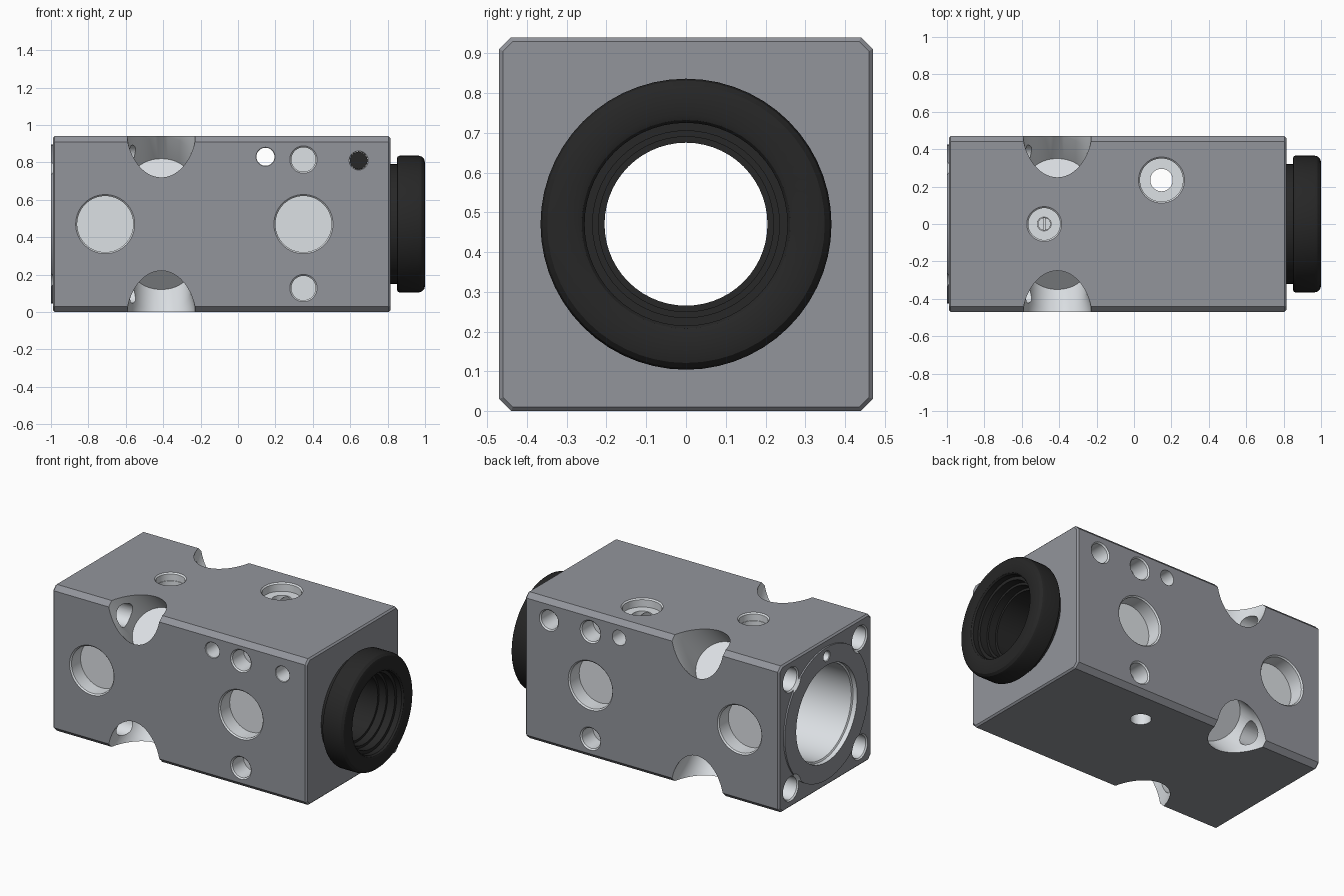
import bpy, bmesh, math
from mathutils import Vector

if "Cube" in bpy.data.objects:
    bpy.data.objects.remove(bpy.data.objects["Cube"])

SEG = 56
R2 = math.sqrt(0.5)


def material(name, rgb):
    m = bpy.data.materials.new(name)
    m.diffuse_color = (*rgb, 1)
    m.use_nodes = True
    m.node_tree.nodes["Principled BSDF"].inputs["Base Color"].default_value = m.diffuse_color
    return m


DARK = material("dark_grey", (0.29, 0.30, 0.33))
LIGHT = material("machined_grey", (0.72, 0.75, 0.78))
BLACK = material("black", (0.02, 0.02, 0.02))


def make(name, bm, mat):
    bmesh.ops.recalc_face_normals(bm, faces=bm.faces)
    me = bpy.data.meshes.new(name)
    bm.to_mesh(me)
    bm.free()
    me.materials.append(mat)
    ob = bpy.data.objects.new(name, me)
    bpy.context.collection.objects.link(ob)
    return ob


def lathe(name, pts, origin, axis, mat, ring=False):
    """Turn (distance along axis, radius) points; ring=True closes the profile."""
    bm = bmesh.new()
    q = Vector(axis).to_track_quat('Z', 'Y')
    rows = []
    for d, r in pts:
        rows.append([bm.verts.new(q @ Vector((r * math.cos(a), r * math.sin(a), d)) + Vector(origin))
                     for a in (2 * math.pi * i / SEG for i in range(SEG))])
    pairs = list(zip(rows, rows[1:]))
    if ring:
        pairs.append((rows[-1], rows[0]))
    else:
        bm.faces.new(rows[0])
        bm.faces.new(rows[-1])
    for a, b in pairs:
        for i in range(SEG):
            j = (i + 1) % SEG
            bm.faces.new((a[i], a[j], b[j], b[i]))
    return make(name, bm, mat)


def box(name, lo, hi, mat):
    bm = bmesh.new()
    bmesh.ops.create_cube(bm, size=1)
    for v in bm.verts:
        v.co = [l + (c + 0.5) * (h - l) for l, h, c in zip(lo, hi, v.co)]
    return make(name, bm, mat)


def cut(cutter, *targets):
    cutter.hide_render = True
    for t in targets:
        mod = t.modifiers.new("cut", 'BOOLEAN')
        mod.operation = 'DIFFERENCE'
        mod.solver = 'EXACT'
        mod.material_mode = 'TRANSFER'
        mod.object = cutter
        bpy.context.view_layer.objects.active = t
        bpy.ops.object.modifier_apply(modifier=mod.name)
    bpy.data.objects.remove(cutter)


def drill(origin, axis, r, depth, *targets, rim=0.008):
    """Hole with a slightly broken rim at the surface."""
    pts = [(-0.05, r + rim + 0.05), (rim, r), (depth, r)]
    cut(lathe("cutter", pts, origin, axis, LIGHT), *targets)


# Block: wide chamfers on the long edges, narrow ones round the ends
block = box("block", (-0.99, -0.47, 0), (0.815, 0.47, 0.94), DARK)
bm = bmesh.new()
bm.from_mesh(block.data)
for along_x, width in ((True, 0.03), (False, 0.01)):
    edges = []
    for e in bm.edges:
        a, b = (v.co for v in e.verts)
        if along_x and abs(a.x - b.x) > 1:
            edges.append(e)
        if not along_x and abs(a.x - b.x) < 0.001:
            edges.append(e)
    bmesh.ops.bevel(bm, geom=edges, offset=width, segments=1, affect='EDGES')
bm.to_mesh(block.data)
bm.free()

# Thin round plate on the left end
end_plate = lathe("end_plate", [(-1.0, 0.425), (-0.98, 0.425)], (0, 0, 0.47), (1, 0, 0), DARK)

# Main bore
bore = [(-1.1, 0.31), (-0.97, 0.31), (-0.965, 0.3), (0.9, 0.3)]
cut(lathe("cutter", bore, (0, 0, 0.47), (1, 0, 0), LIGHT), block, end_plate)

# Diagonal corner pockets and the end bolt holes that lead into them
for sy in (-1, 1):
    for sz in (-1, 1):
        pocket = [(-0.15, 0.21), (0, 0.185), (0.155, 0.156), (0.325, 0.155)]
        corner = (-0.41, sy * 0.47, 0.47 + sz * 0.47)
        cut(lathe("cutter", pocket, corner, (0, -sy * R2, -sz * R2), LIGHT), block)
        drill((-0.99, sy * 0.35, 0.47 + sz * 0.35), (1, 0, 0), 0.072, 0.5, block, end_plate)

# Locating pin hole in the left end
drill((-1.0, 0, 0.84), (1, 0, 0), 0.03, 0.15, block, end_plate, rim=0.004)

# Front and back blind holes
for s in (-1, 1):
    for x, z, r, depth in ((-0.71, 0.47, 0.15, 0.1), (0.35, 0.47, 0.15, 0.1),
                           (0.35, 0.815, 0.065, 0.12), (0.35, 0.128, 0.065, 0.12)):
        drill((x, s * 0.47, z), (0, -s, 0), r, depth, block)

# Cross holes running from front to back
drill((0.147, -0.47, 0.83), (0, 1, 0), 0.048, 1.0, block, rim=0.003)
drill((0.645, -0.47, 0.81), (0, 1, 0), 0.048, 1.0, block, rim=0.003)
drill((0.645, 0.47, 0.81), (0, -1, 0), 0.06, 0.15, block)

# Top counterbore with a hole right through to the bottom
drill((0.147, 0.235, 0.94), (0, 0, -1), 0.115, 0.055, block)
cut(lathe("cutter", [(-0.1, 0.06), (1.0, 0.06)], (0.147, 0.235, 0), (0, 0, 1), LIGHT), block)

# Top screw recess and slotted screw
drill((-0.48, 0, 0.94), (0, 0, -1), 0.085, 0.1, block)
drill((-0.48, 0, 0.84), (0, 0, -1), 0.036, 0.04, block, rim=0.001)
top_screw = lathe("top_screw", [(0.795, 0.034), (0.835, 0.034)], (-0.48, 0, 0), (0, 0, 1), LIGHT)
cut(box("cutter", (-0.485, -0.1, 0.82), (-0.475, 0.1, 0.9), LIGHT), top_screw)

# Black plug inside the cross hole
cross_plug = lathe("cross_plug", [(-0.1, 0.047), (0.1, 0.047)], (0.645, 0, 0.81), (0, 1, 0), BLACK)

# Black collar with a neck, rounded rim and stepped opening
collar_profile = [(0.6, 0.296), (0.81, 0.296), (0.81, 0.32), (0.85, 0.32), (0.85, 0.352),
                  (0.854, 0.361), (0.864, 0.366), (0.965, 0.366), (0.982, 0.361),
                  (0.995, 0.349), (1.0, 0.33), (1.0, 0.275), (0.995, 0.262), (0.985, 0.255),
                  (0.95, 0.255), (0.95, 0.235), (0.9, 0.235), (0.9, 0.22), (0.85, 0.22),
                  (0.85, 0.205), (0.6, 0.205)]
collar = lathe("collar", collar_profile, (0, 0, 0.47), (1, 0, 0), BLACK, ring=True)

# Smooth the turned surfaces, keep machined edges sharp
for ob in (block, end_plate, top_screw, cross_plug, collar):
    bpy.ops.object.select_all(action='DESELECT')
    ob.select_set(True)
    bpy.context.view_layer.objects.active = ob
    bpy.ops.object.shade_smooth_by_angle(angle=math.radians(25))
